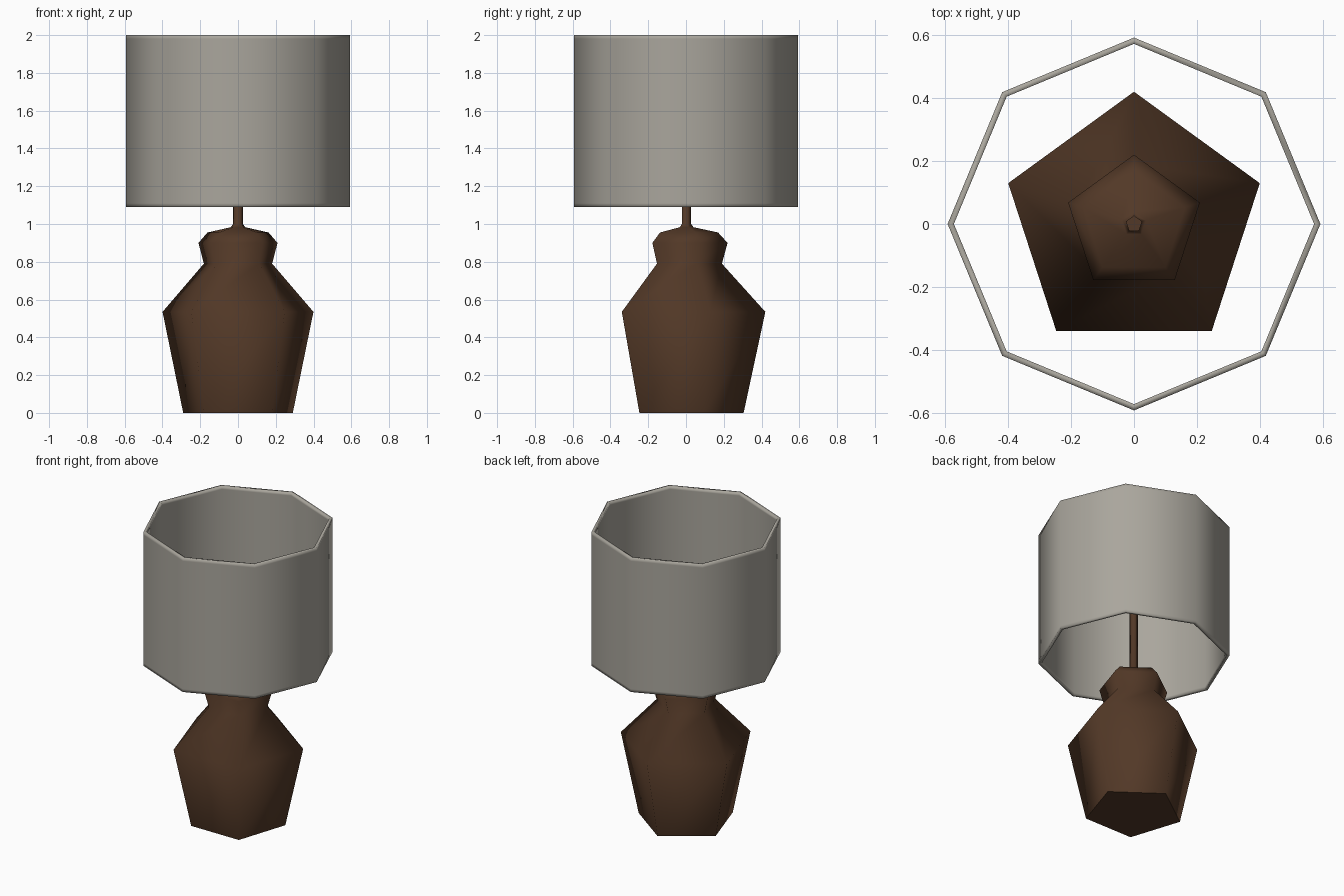
import bpy, bmesh, math

if "Cube" in bpy.data.objects:
    bpy.data.objects.remove(bpy.data.objects["Cube"])


def material(name, rgb):
    m = bpy.data.materials.new(name)
    m.diffuse_color = (*rgb, 1)
    m.use_nodes = True
    m.node_tree.nodes["Principled BSDF"].inputs["Base Color"].default_value = m.diffuse_color
    return m


brown = material("dark brown", (0.085, 0.040, 0.020))
grey = material("warm grey", (0.40, 0.38, 0.335))


def lathe(name, profile, sides, start, mat, closed=False, sharp=180):
    """Revolve (radius, z) points with few sides; closed joins the last ring to the first."""
    bm = bmesh.new()
    rings = []
    for r, z in profile:
        rings.append([bm.verts.new((r * math.cos(start + i * math.tau / sides),
                                    r * math.sin(start + i * math.tau / sides), z))
                      for i in range(sides)])
    pairs = list(zip(rings, rings[1:]))
    if closed:
        pairs.append((rings[-1], rings[0]))
    else:
        bm.faces.new(rings[0][::-1])
        bm.faces.new(rings[-1])
    for a, b in pairs:
        for i in range(sides):
            j = (i + 1) % sides
            bm.faces.new((a[i], a[j], b[j], b[i]))
    bmesh.ops.recalc_face_normals(bm, faces=bm.faces)
    for f in bm.faces:
        f.smooth = True
    for e in bm.edges:
        if len(e.link_faces) == 2 and e.calc_face_angle() > math.radians(sharp):
            e.smooth = False
    me = bpy.data.meshes.new(name)
    bm.to_mesh(me)
    bm.free()
    me.materials.append(mat)
    ob = bpy.data.objects.new(name, me)
    bpy.context.collection.objects.link(ob)
    return ob


# five-sided body with neck, collar and stem
lathe("lamp_base", [(0.305, 0), (0.42, 0.535), (0.19, 0.79), (0.22, 0.90), (0.17, 0.955),
                    (0.04, 0.983), (0.027, 1.0), (0.027, 1.5)],
      5, math.pi / 2, brown, sharp=75)

# eight-sided hollow shade, with loops that hold the soft rims
lathe("lamp_shade", [(0.592, 1.09), (0.592, 1.11), (0.592, 1.98), (0.592, 2.0),
                     (0.572, 2.0), (0.572, 1.98), (0.572, 1.11), (0.572, 1.09)],
      8, 0, grey, closed=True)
